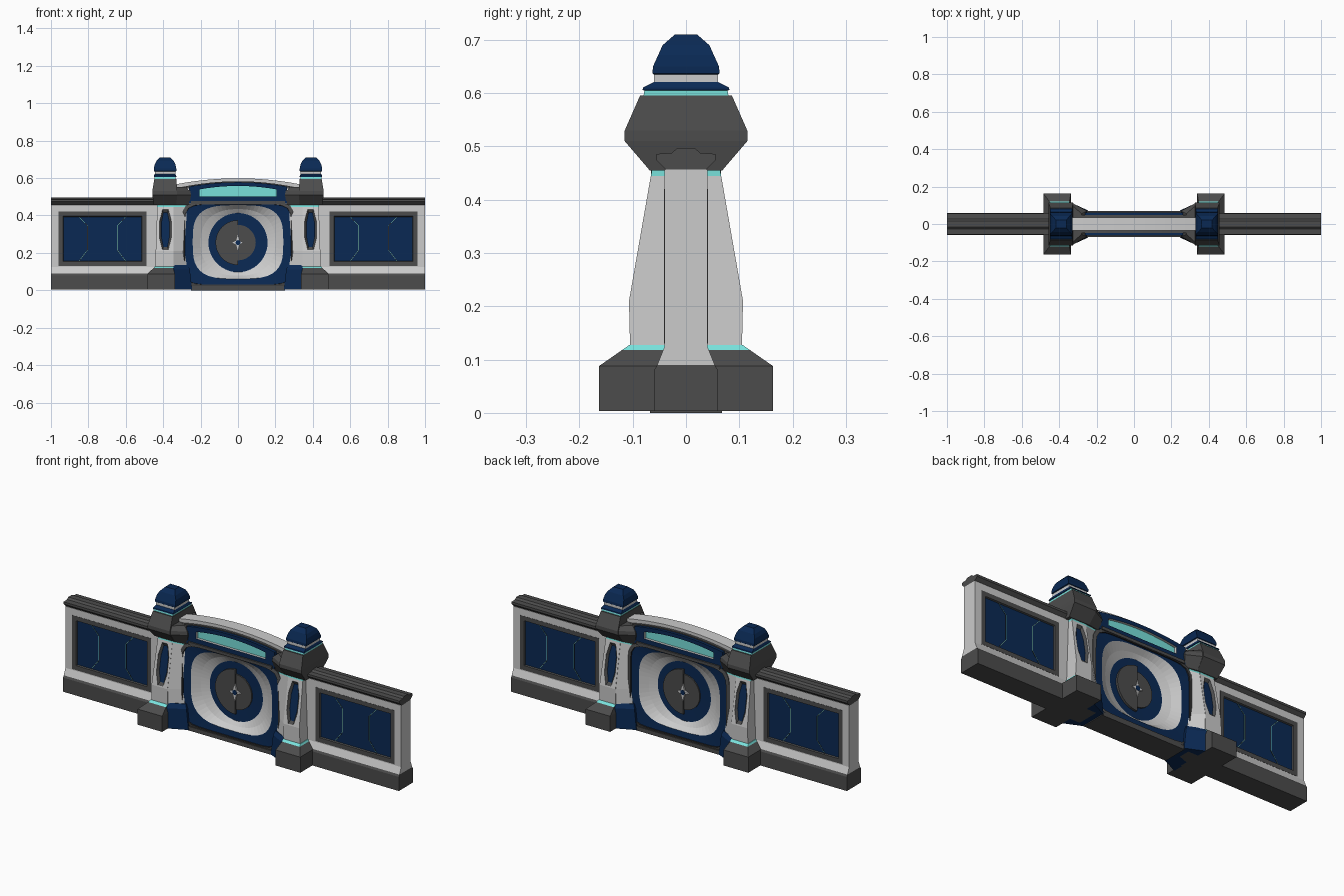
import bpy, bmesh, math

if "Cube" in bpy.data.objects:
    bpy.data.objects.remove(bpy.data.objects["Cube"])

def material(name, rgb):
    m = bpy.data.materials.new(name)
    m.diffuse_color = (*rgb, 1)
    m.use_nodes = True
    m.node_tree.nodes["Principled BSDF"].inputs["Base Color"].default_value = m.diffuse_color
    return m

MATS = [material("dark grey", (0.072, 0.072, 0.072)), material("light grey", (0.6, 0.6, 0.6)),
        material("navy blue", (0.003, 0.022, 0.088)), material("cyan", (0.19, 0.75, 0.71)),
        material("black grey", (0.02, 0.02, 0.022))]
DARK, LIGHT, BLUE, CYAN, BLACK = range(5)

def loft(name, rings, mats, mirror="", cutter=None):
    """Skin matching point rings; one material per band; cap both ends."""
    bm = bmesh.new()
    vs = [[bm.verts.new(p) for p in r] for r in rings]
    n = len(rings[0])
    if isinstance(mats, int):
        mats = [mats] * (len(rings) - 1)
    for a, b, m in zip(vs, vs[1:], mats):
        for i in range(n):
            j = (i + 1) % n
            bm.faces.new((a[i], a[j], b[j], b[i])).material_index = m
    bm.faces.new(vs[0]).material_index = mats[0]
    bm.faces.new(vs[-1]).material_index = mats[-1]
    bmesh.ops.recalc_face_normals(bm, faces=bm.faces)
    me = bpy.data.meshes.new(name)
    bm.to_mesh(me)
    bm.free()
    for m in MATS:
        me.materials.append(m)
    ob = bpy.data.objects.new(name, me)
    bpy.context.collection.objects.link(ob)
    if cutter:
        cut = ob.modifiers.new("recess", "BOOLEAN")
        cut.operation, cut.object = "DIFFERENCE", cutter
        cutter.hide_render = True
    if mirror:
        mod = ob.modifiers.new("mirror", "MIRROR")
        mod.use_axis = ("x" in mirror, "y" in mirror, False)
    return ob

def plate(name, pts, y0, y1, mat, mirror=""):
    return loft(name, [[(x, -y, z) for x, z in pts] for y in (y0, y1)], mat, mirror)

def box_ring(z, x0, x1, d):
    return [(x0, -d, z), (x1, -d, z), (x1, d, z), (x0, d, z)]

def wedge_ring(z, x_out, d_out, x_in, d_in):
    return [(x_out, -d_out, z), (x_in, -d_in, z), (x_in, d_in, z), (x_out, d_out, z)]

def rect(x0, x1, z0, z1):
    return [(x0, z0), (x1, z0), (x1, z1), (x0, z1)]

# long wall: base, body (left open around the panels) and coping
def wall(name, profile, mat, x0=0.28, x1=1.0):
    pts = profile + [(-y, z) for y, z in reversed(profile)]
    loft(name, [[(x, y, z) for y, z in pts] for x in (x0, x1)], mat, "x")

wall("wall_base", [(0.06, 0.004), (0.06, 0.08), (0.054, 0.09)], DARK)
wall("wall_body_low", [(0.054, 0.09), (0.04, 0.125), (0.04, 0.13)], LIGHT)
wall("wall_body_top", [(0.04, 0.42), (0.04, 0.457)], LIGHT)
wall("wall_body_inner", [(0.04, 0.13), (0.04, 0.42)], LIGHT, 0.28, 0.49)
wall("wall_body_end", [(0.04, 0.13), (0.04, 0.42)], LIGHT, 0.96, 1.0)
wall("wall_coping", [(0.036, 0.455), (0.055, 0.474), (0.055, 0.486), (0.027, 0.488), (0.016, 0.497)], DARK)

# recessed wall panels with bracket-shaped inlay lines
def panel_ring(inset, y):
    return [(x, -y, z) for x, z in rect(0.49 + inset, 0.96 - inset, 0.13 + inset, 0.42 - inset)]

loft("wall_panel", [panel_ring(0, 0), panel_ring(0, 0.041), panel_ring(0.024, 0.041),
                    panel_ring(0.027, 0.033), panel_ring(0.03, 0.033)],
     [DARK, DARK, DARK, BLUE], "xy")
for s in (-1, 1):
    path = [(0.125, 0.393), (0.08, 0.345), (0.08, 0.215), (0.125, 0.156)]
    path = [(0.725 + s * x, z) for x, z in path]
    for name, w, y, mat in (("panel_line", 0.0028, 0.034, BLACK), ("panel_glow", 0.0009, 0.0345, CYAN)):
        plate(name, [(x - w, z) for x, z in path] + [(x + w, z) for x, z in reversed(path)],
              0.03, y, mat, "xy")

# pillar shaft with long recessed windows that follow the taper
def shaft_window(hw, z0, z1, lift):
    zm, dz = (z0 + z1) / 2, (z1 - z0) * 0.2
    pts = [(-hw * 0.5, z0), (hw * 0.5, z0), (hw, zm - dz), (hw, zm + dz), (hw * 0.5, z1),
           (-hw * 0.5, z1), (-hw, zm + dz), (-hw, zm - dz)]
    return [(0.388 + x, -(0.107 - (z - 0.21) * 0.041 / 0.235) - lift, z) for x, z in pts]

window_cutter = loft("window_cutter", [shaft_window(0.022, 0.232, 0.415, -0.011),
                                       shaft_window(0.0225, 0.231, 0.416, -0.0105),
                                       shaft_window(0.036, 0.21, 0.44, 0.005)], [BLUE, DARK], "y")
loft("pillar_shaft", [box_ring(0.125, 0.345, 0.443, 0.105), box_ring(0.21, 0.345, 0.44, 0.107),
                      box_ring(0.445, 0.345, 0.432, 0.066), box_ring(0.456, 0.345, 0.432, 0.064)],
     [LIGHT, LIGHT, CYAN], "x", window_cutter)

# pillar base, flank and foot
loft("pillar_base", [box_ring(0.004, 0.338, 0.485, 0.163), box_ring(0.088, 0.338, 0.485, 0.163),
                     box_ring(0.118, 0.345, 0.452, 0.12), box_ring(0.127, 0.345, 0.446, 0.107)],
     [DARK, DARK, CYAN], "x")
loft("shaft_flank", [wedge_ring(0.12, 0.346, 0.104, 0.272, 0.062), wedge_ring(0.21, 0.346, 0.106, 0.285, 0.058),
                     wedge_ring(0.445, 0.346, 0.065, 0.265, 0.054), wedge_ring(0.456, 0.346, 0.063, 0.262, 0.052)],
     [LIGHT, LIGHT, CYAN], "x")
loft("pillar_foot", [wedge_ring(0.004, 0.345, 0.118, 0.245, 0.072), wedge_ring(0.112, 0.345, 0.117, 0.258, 0.07),
                     wedge_ring(0.135, 0.345, 0.1, 0.266, 0.064)], BLUE, "x")

# pillar head, shoulder and finial
loft("pillar_head", [box_ring(0.455, 0.33, 0.45, 0.068), box_ring(0.51, 0.325, 0.458, 0.115),
                     box_ring(0.53, 0.325, 0.458, 0.115), box_ring(0.596, 0.33, 0.447, 0.086)], DARK, "x")
loft("head_shoulder", [wedge_ring(0.455, 0.331, 0.068, 0.262, 0.056), wedge_ring(0.51, 0.331, 0.113, 0.25, 0.07),
                       wedge_ring(0.53, 0.331, 0.113, 0.255, 0.068), wedge_ring(0.552, 0.331, 0.1, 0.28, 0.055)],
     DARK, "x")
FINIAL = [(0.594, 0.057, 0.08), (0.605, 0.057, 0.078), (0.606, 0.06, 0.082), (0.611, 0.06, 0.08),
          (0.621, 0.055, 0.06), (0.635, 0.055, 0.06), (0.637, 0.06, 0.063), (0.65, 0.06, 0.062),
          (0.672, 0.056, 0.052), (0.69, 0.047, 0.044), (0.71, 0.028, 0.021)]
loft("pillar_finial", [box_ring(z, 0.39 - w, 0.39 + w, d) for z, w, d in FINIAL],
     [CYAN, BLUE, BLUE, BLUE, LIGHT, BLUE, BLUE, BLUE, BLUE, BLUE], "x")

# central deep-dished panel, built as nested rounded outlines
def outline(a, b, n, cz, y, count=64):
    pts = []
    for i in range(count):
        t = 2 * math.pi * (i + 0.5) / count
        c, s = math.cos(t), math.sin(t)
        r = (abs(c / a) ** n + abs(s / b) ** n) ** (-1 / n)
        pts.append((r * c, -y, cz + r * s))
    return pts

loft("centre_panel", [outline(0.302, 0.228, 8, 0.245, 0), outline(0.302, 0.228, 8, 0.245, 0.062),
                      outline(0.285, 0.215, 8, 0.245, 0.066), outline(0.284, 0.214, 8, 0.245, 0.06),
                      outline(0.242, 0.197, 3.3, 0.258, 0.056), outline(0.2, 0.178, 2.4, 0.256, 0.03),
                      outline(0.158, 0.158, 2, 0.255, 0.014), outline(0.1, 0.1, 2, 0.255, 0.012)],
     [DARK, DARK, BLACK, BLUE, LIGHT, LIGHT, BLUE], "y")
loft("centre_plinth", [box_ring(0.0, -0.25, 0.25, 0.068), box_ring(0.022, -0.25, 0.25, 0.068)], DARK)

# split round boss with a small four-point stud, on both faces
def arc(r, start, sweep=math.pi, cz=0.255, n=20):
    return [(r * math.cos(start + sweep * i / n), cz + r * math.sin(start + sweep * i / n))
            for i in range(n + 1)]

stud = [(r * math.cos(i * math.pi / 4), 0.255 + r * math.sin(i * math.pi / 4))
        for i, r in enumerate([0.032, 0.014, 0.044, 0.014] * 2)]
for turn in (0, math.pi):
    for ob in (plate("boss_large_half", arc(0.12, math.pi / 2), 0.005, 0.024, DARK),
               plate("boss_small_half", arc(0.095, -math.pi / 2), 0.005, 0.019, DARK),
               plate("boss_stud", stud, 0.01, 0.028, LIGHT),
               plate("boss_core", arc(0.013, 0, 1.9 * math.pi), 0.02, 0.03, BLUE)):
        ob.rotation_euler.z = turn

# arched hood over the centre, with a recessed window on each face
def arch(hw, z_mid, drop, z_bottom, n=12):
    xs = [hw * (2 * i / n - 1) for i in range(n + 1)]
    top = [(x, z_mid - drop * (x / 0.32) ** 2) for x in xs]
    low = [(x, z_bottom if z_bottom > 0 else z + z_bottom) for x, z in top]
    return low + top[::-1]

hood_cutter = loft("hood_cutter", [[(x, -y, z) for x, z in arch(0.206, 0.558, 0.045, 0.502)]
                                   for y in (0.048, 0.0485, 0.1)], [CYAN, LIGHT], "y")
loft("hood_body", [[(x, y, z) for x, z in arch(0.262, 0.578, 0.035, 0.465)] for y in (-0.062, 0.062)],
     BLUE, "", hood_cutter)
plate("hood_trim", arch(0.3, 0.583, 0.035, -0.014), -0.047, 0.047, DARK)
plate("hood_rail", arch(0.33, 0.599, 0.03, -0.02), -0.034, 0.034, LIGHT)
plate("hood_lip", rect(-0.25, 0.25, 0.462, 0.478), -0.07, 0.07, DARK)
